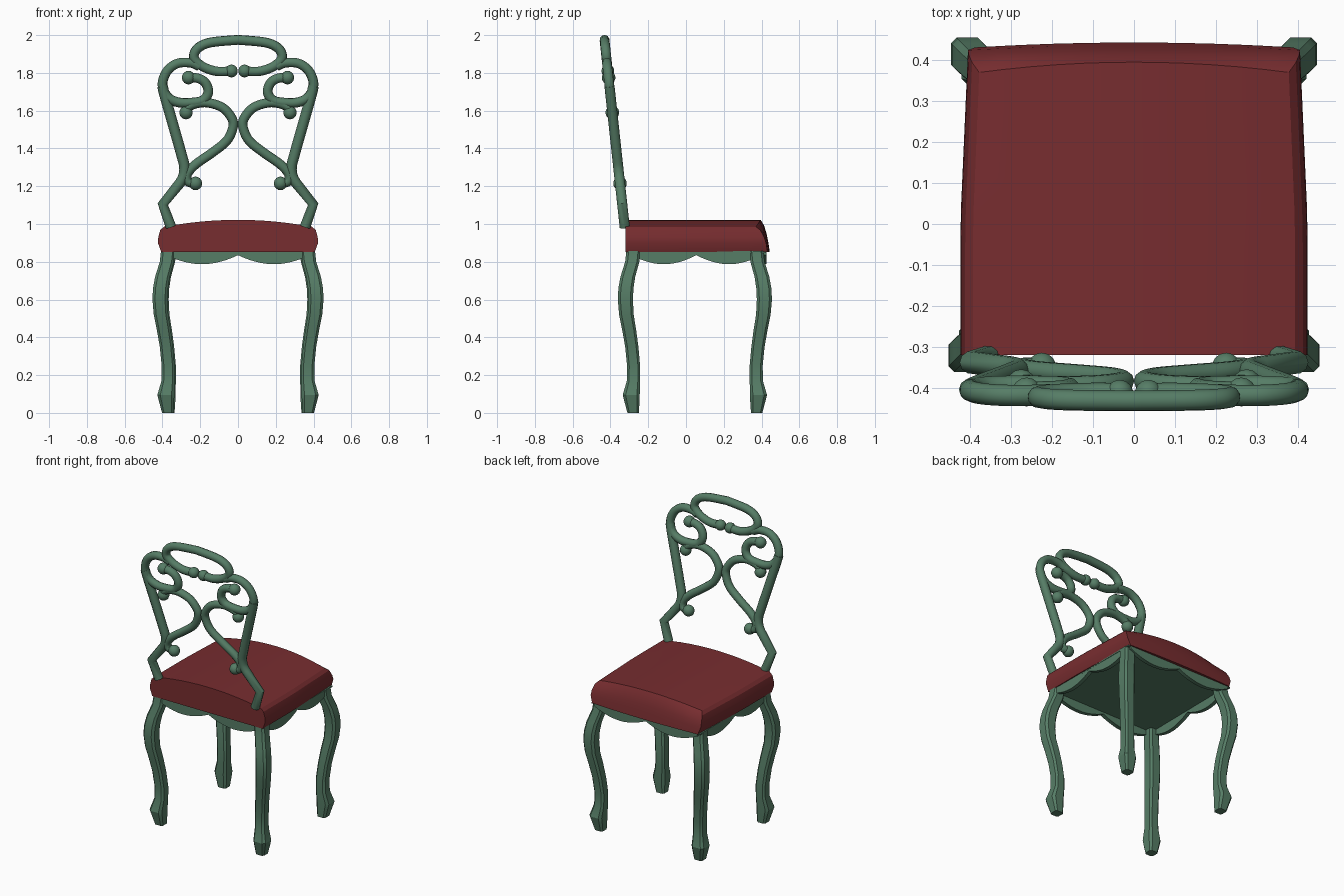
import bpy, bmesh, math
from mathutils import Vector

if "Cube" in bpy.data.objects:
    bpy.data.objects.remove(bpy.data.objects["Cube"])


def material(name, rgb):
    m = bpy.data.materials.new(name)
    m.diffuse_color = (*rgb, 1)
    m.use_nodes = True
    m.node_tree.nodes["Principled BSDF"].inputs["Base Color"].default_value = m.diffuse_color
    return m


GREEN = material("painted green", (0.093, 0.205, 0.133))
RED = material("red upholstery", (0.185, 0.026, 0.029))


def finish(name, bm, mat, angle=30):
    bmesh.ops.recalc_face_normals(bm, faces=bm.faces)
    me = bpy.data.meshes.new(name)
    bm.to_mesh(me)
    bm.free()
    ob = bpy.data.objects.new(name, me)
    bpy.context.collection.objects.link(ob)
    me.materials.append(mat)
    smooth(ob, angle)
    return ob


def smooth(ob, angle):
    bpy.ops.object.select_all(action='DESELECT')
    bpy.context.view_layer.objects.active = ob
    ob.select_set(True)
    bpy.ops.object.shade_smooth_by_angle(angle=math.radians(angle))


def bridge(bm, a, b):
    n = len(a)
    for i in range(n):
        bm.faces.new((a[i], a[(i + 1) % n], b[(i + 1) % n], b[i]))


# ---- seat cushion: stacked rings with a crowned top grid
NU, NV = 12, 8


def seat_point(u, v, half, front, bow, z, crown):
    y = -0.32 + v * (front - bow * u * u + 0.32)
    taper = 1 - 0.045 * max(0, y / 0.43)
    return (u * half * taper, y, z + crown * (1 - u * u))


border = ([(i, 0) for i in range(NU)] + [(NU, j) for j in range(NV)]
          + [(i, NV) for i in range(NU, 0, -1)] + [(0, j) for j in range(NV, 0, -1)])
levels = [(.407, .443, .012, .853, 0), (.424, .436, .012, .90, .003),
          (.422, .428, .014, .93, .013), (.412, .414, .02, .967, .024)]
top = (.393, .395, .025, .985, .037)
bm = bmesh.new()
rings = [[bm.verts.new(seat_point(i / NU * 2 - 1, j / NV, *lv)) for i, j in border] for lv in levels]
grid = {(i, j): bm.verts.new(seat_point(i / NU * 2 - 1, j / NV, *top))
        for i in range(NU + 1) for j in range(NV + 1)}
rings.append([grid[k] for k in border])
for a, b in zip(rings, rings[1:]):
    bridge(bm, a, b)
for i in range(NU):
    for j in range(NV):
        bm.faces.new((grid[i, j], grid[i + 1, j], grid[i + 1, j + 1], grid[i, j + 1]))
bm.faces.new(rings[0])
finish("seat_cushion", bm, RED)

# ---- cabriole legs: chamfered square section, (height, outward shift, width)
LEG = [(.856, 0, .075), (.80, .006, .075), (.72, .031, .078), (.66, .042, .08), (.60, .045, .08),
       (.52, .038, .077), (.44, .022, .074), (.35, .006, .07), (.25, -.004, .069),
       (.17, -.003, .07), (.095, .019, .09), (.06, .01, .08), (0, -.006, .06)]


def leg(name, cx, cy):
    sx, sy = math.copysign(1, cx), math.copysign(1, cy)
    bm = bmesh.new()
    prev = None
    for z, o, w in LEG:
        c = w * 0.17
        sec = [(0, c), (c, 0), (w - c, 0), (w, c), (w, w - c), (w - c, w), (c, w), (0, w - c)]
        ring = [bm.verts.new((cx + sx * (o - a), cy + sy * (o - b), z)) for a, b in sec]
        if prev:
            bridge(bm, prev, ring)
        else:
            bm.faces.new(ring)
        prev = ring
    bm.faces.new(prev)
    finish(name, bm, GREEN)


for s, side in ((-1, "left"), (1, "right")):
    leg("near_leg_" + side, s * .408, -.316)
    leg("far_leg_" + side, s * .402, .41)


# ---- scalloped apron rails with a double-lobed lower edge
def rail(name, p, q, inward):
    p, q, inward = Vector(p), Vector(q), Vector(inward)
    bm = bmesh.new()
    prev, n = None, 24
    for i in range(n + 1):
        t = i / n
        lobe = abs(math.sin(2 * math.pi * t)) ** 0.9
        base = p.lerp(q, t)
        ring = [bm.verts.new((b.x, b.y, z)) for z, b in
                ((.856, base), (.835 - .048 * lobe, base),
                 (.835 - .048 * lobe, base + inward), (.856, base + inward))]
        if prev:
            bridge(bm, prev, ring)
        else:
            bm.faces.new(ring)
        prev = ring
    bm.faces.new(prev)
    finish(name, bm, GREEN)


rail("near_apron", (-.38, -.312), (.38, -.312), (0, .025))
rail("far_apron", (-.38, .425), (.38, .425), (0, -.025))
rail("left_apron", (-.402, -.29), (-.396, .40), (.025, 0))
rail("right_apron", (.402, -.29), (.396, .40), (-.025, 0))

# ---- panel under the cushion
bm = bmesh.new()
bmesh.ops.create_cube(bm, size=1)
for v in bm.verts:
    v.co = (v.co.x * .80, .056 + v.co.y * .735, .851 + v.co.z * .008)
finish("seat_underside", bm, GREEN)


# ---- backrest: scrolled tubes drawn in (x, z) on a leaning plane
def lean(x, z):
    return Vector((x, -.323 - (z - .97) * .108, z))


def spline_points(pts, sharp=0, steps=6):
    """Smooth path through the points; the first few segments stay straight."""
    P = [lean(*p) for p in pts]
    out = P[:sharp]
    for i in range(sharp, len(P) - 1):
        a, b, c, d = P[max(i - 1, 0)], P[i], P[i + 1], P[min(i + 2, len(P) - 1)]
        for k in range(steps):
            t = k / steps
            out.append(.5 * (2 * b + (c - a) * t + (2 * a - 5 * b + 4 * c - d) * t * t
                             + (3 * b - a - 3 * c + d) * t ** 3))
    return out + [P[-1]]


def tube(name, paths, radius):
    cu = bpy.data.curves.new(name, 'CURVE')
    cu.dimensions = '3D'
    cu.bevel_depth, cu.bevel_resolution, cu.use_fill_caps = radius, 3, True
    for path in paths:
        sp = cu.splines.new('POLY')
        sp.points.add(len(path) - 1)
        for pt, co in zip(sp.points, path):
            pt.co = (*co, 1)
    ob = bpy.data.objects.new(name, cu)
    bpy.context.collection.objects.link(ob)
    cu.materials.append(GREEN)
    bpy.ops.object.select_all(action='DESELECT')
    bpy.context.view_layer.objects.active = ob
    ob.select_set(True)
    bpy.ops.object.convert(target='MESH')
    smooth(bpy.context.object, 40)


def ball(name, x, z, r):
    bm = bmesh.new()
    bmesh.ops.create_uvsphere(bm, u_segments=14, v_segments=9, radius=r)
    bmesh.ops.translate(bm, verts=bm.verts, vec=lean(x, z))
    finish(name, bm, GREEN, 60)


POST = [(.355, .985), (.398, 1.105), (.305, 1.22), (.283, 1.29), (.30, 1.37), (.345, 1.53), (.385, 1.67), (.40, 1.73)]
LOBE = [(.205, 1.835), (.25, 1.853), (.32, 1.85), (.375, 1.81), (.40, 1.74), (.375, 1.675), (.32, 1.645),
        (.25, 1.642), (.185, 1.655), (.157, 1.70), (.175, 1.75), (.215, 1.772), (.26, 1.775)]
HEART = [(.275, 1.59), (.255, 1.625), (.175, 1.643), (.085, 1.618), (.033, 1.56), (.027, 1.51), (.06, 1.44),
         (.14, 1.375), (.225, 1.315), (.268, 1.265), (.265, 1.225), (.225, 1.215)]
OVAL = [(.035, 1.81), (.11, 1.808), (.18, 1.83), (.225, 1.865), (.232, 1.90), (.205, 1.937), (.14, 1.962), (0, 1.975)]

for s, side in ((-1, "left"), (1, "right")):
    def flip(pts):
        return [(s * x, z) for x, z in pts]
    tube("back_post_" + side, [spline_points(flip(POST), 2)], .028)
    tube("shoulder_scroll_" + side, [spline_points(flip(LOBE))], .026)
    tube("heart_scroll_" + side, [spline_points(flip(HEART))], .025)
    for i, (x, z, r) in enumerate([(.035, 1.81, .034), (.262, 1.775, .036), (.275, 1.59, .036), (.225, 1.215, .036)]):
        ball(f"scroll_ball_{side}_{i}", s * x, z, r)

right = spline_points(OVAL)
left = [Vector((-p.x, p.y, p.z)) for p in reversed(right[:-1])]
tube("crest_oval", [right + left], .026)
